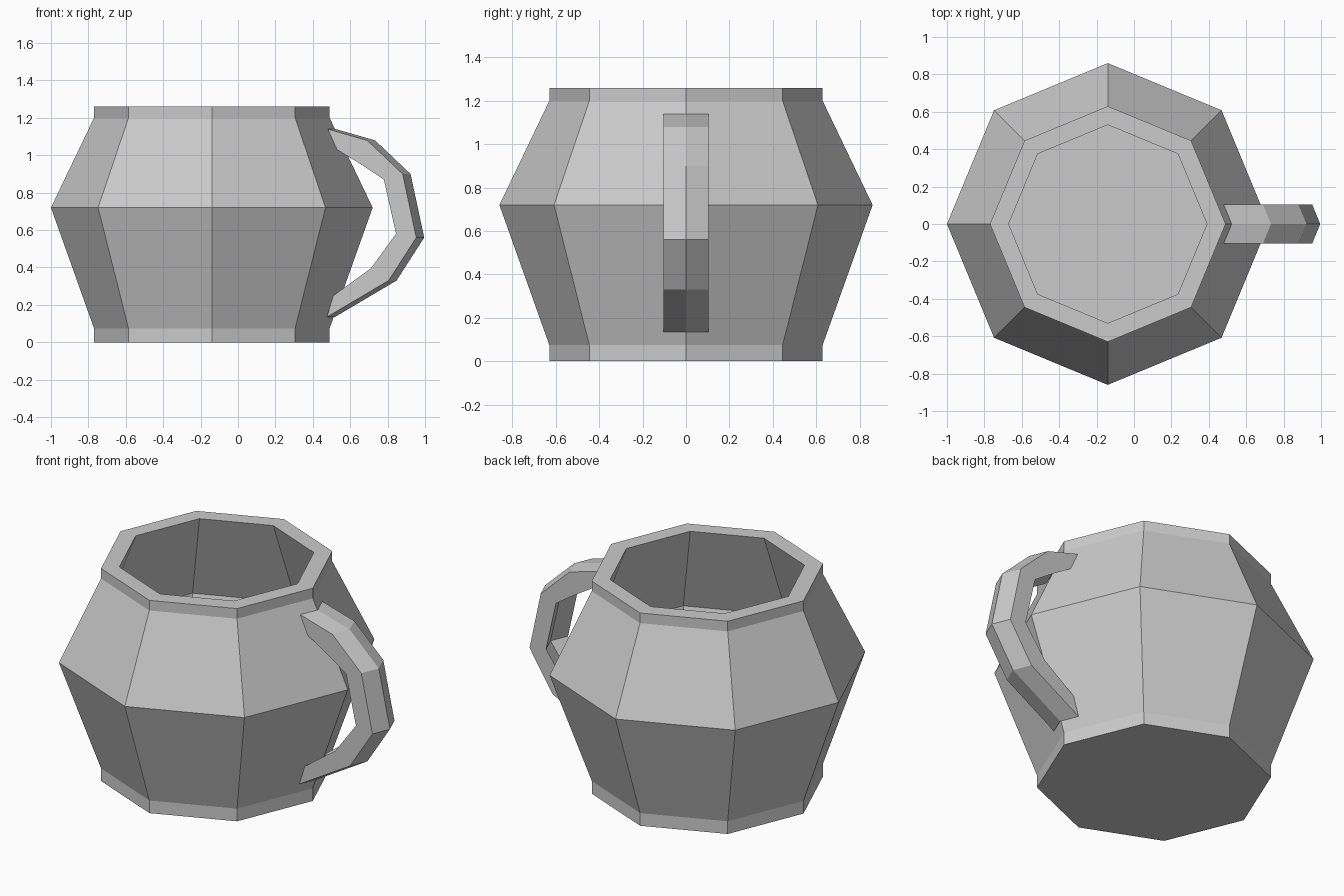
import bpy, bmesh
from math import cos, sin, tan, pi

if "Cube" in bpy.data.objects:
    bpy.data.objects.remove(bpy.data.objects["Cube"])

SIDES = 8
CENTRE_X = -0.14


def finish(bm, name):
    bmesh.ops.recalc_face_normals(bm, faces=bm.faces)
    mesh = bpy.data.meshes.new(name)
    bm.to_mesh(mesh)
    bm.free()
    obj = bpy.data.objects.new(name, mesh)
    bpy.context.collection.objects.link(obj)
    return obj


def bridge(bm, a, b):
    for i in range(len(a)):
        j = (i + 1) % len(a)
        bm.faces.new((a[i], a[j], b[j], b[i]))


# Pot body: octagonal profile, up the outside, over the rim, down the inside
profile = [(0.63, 0), (0.63, 0.075), (0.86, 0.72), (0.63, 1.2), (0.63, 1.26),
           (0.53, 1.26), (0.745, 0.72), (0.53, 0.1)]
bm = bmesh.new()
rings = [[bm.verts.new((CENTRE_X + r * cos(2 * pi * k / SIDES),
                        r * sin(2 * pi * k / SIDES), z)) for k in range(SIDES)]
         for r, z in profile]
for a, b in zip(rings, rings[1:]):
    bridge(bm, a, b)
bm.faces.new(rings[0])
bm.faces.new(rings[-1])
finish(bm, "pot_body")

# Handle: chevron section that continues the body's corner angle
outer = [(0.48, 1.14), (0.69, 1.08), (0.88, 0.90), (0.953, 0.56), (0.805, 0.33), (0.475, 0.135)]
inner = [(0.53, 1.03), (0.66, 0.95), (0.78, 0.87), (0.845, 0.58), (0.71, 0.395), (0.51, 0.25)]
half = 0.103
ridge = half * tan(pi / 8)
bm = bmesh.new()
sections = []
for (ox, oz), (ix, iz) in zip(outer, inner):
    sections.append([bm.verts.new(p) for p in (
        (ox, -half, oz), (ox + ridge, 0, oz), (ox, half, oz),
        (ix, half, iz), (ix + ridge, 0, iz), (ix, -half, iz))])
for a, b in zip(sections, sections[1:]):
    bridge(bm, a, b)
finish(bm, "handle")
